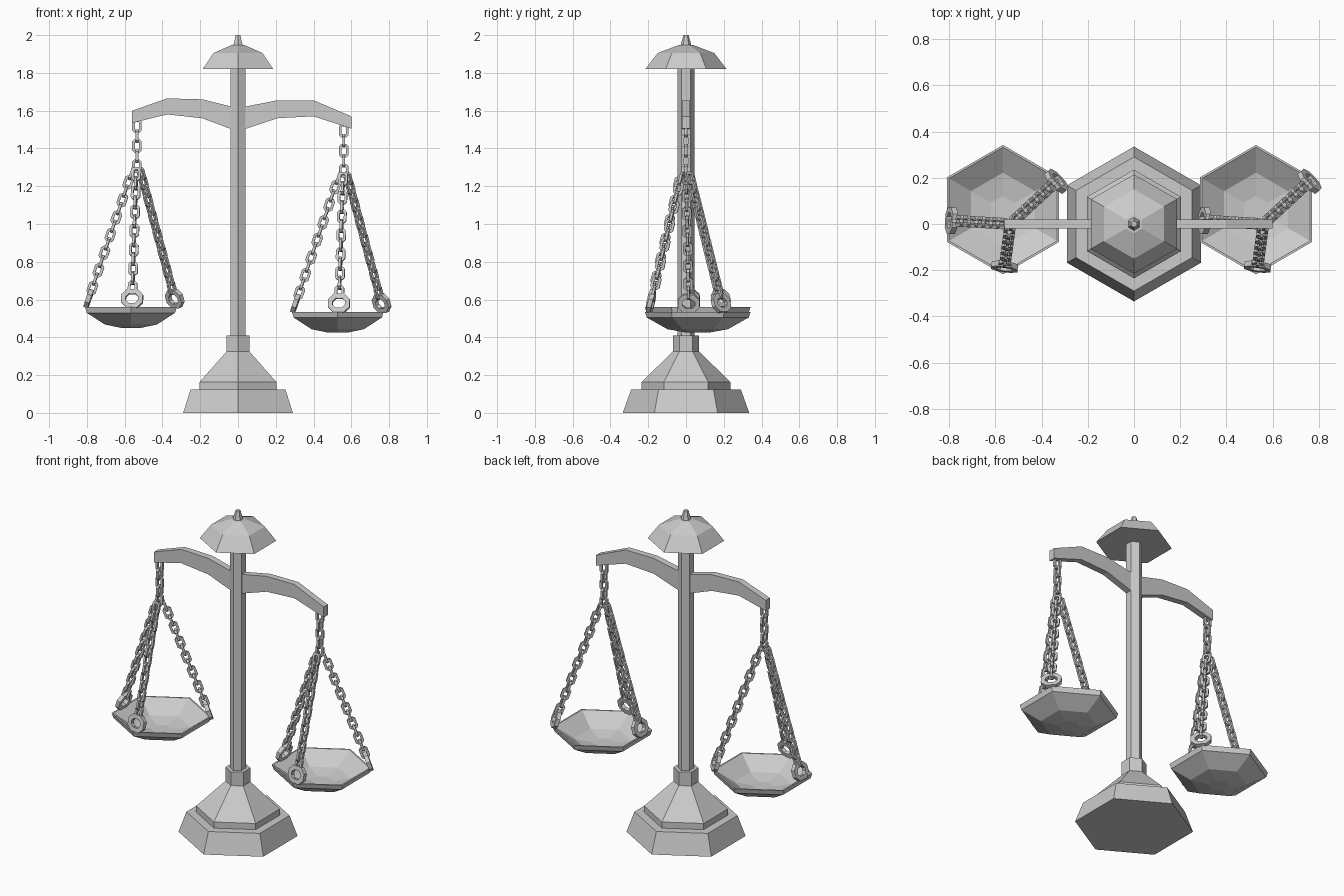
import bpy, bmesh, math
from mathutils import Vector

cube = bpy.data.objects.get("Cube")
if cube:
    bpy.data.objects.remove(cube, do_unlink=True)

metal = bpy.data.materials.new("grey metal")
metal.use_nodes = True
GREY = (0.6, 0.6, 0.6, 1)
metal.diffuse_color = GREY
metal.node_tree.nodes["Principled BSDF"].inputs["Base Color"].default_value = GREY


def finish(name, bm):
    bmesh.ops.recalc_face_normals(bm, faces=bm.faces)
    mesh = bpy.data.meshes.new(name)
    bm.to_mesh(mesh)
    bm.free()
    mesh.materials.append(metal)
    obj = bpy.data.objects.new(name, mesh)
    bpy.context.collection.objects.link(obj)
    return obj


def hex_lathe(name, profile, centre=(0, 0)):
    """Six-sided turned shape with corners on the y axis, capped at both ends."""
    bm = bmesh.new()
    rings = []
    for r, z in profile:
        angles = [math.pi / 2 + i * math.pi / 3 for i in range(6)]
        rings.append([bm.verts.new((centre[0] + r * math.cos(a),
                                    centre[1] + r * math.sin(a), z)) for a in angles])
    for a, b in zip(rings, rings[1:]):
        for i in range(6):
            j = (i + 1) % 6
            bm.faces.new((a[i], a[j], b[j], b[i]))
    bm.faces.new(rings[0])
    bm.faces.new(rings[-1])
    return finish(name, bm)


def add_link(bm, centre, along, side, length, width, bar):
    """Chamfered rectangular ring with a square bar section."""
    normal = along.cross(side).normalized()

    def outline(w, l, c):
        return [(w, l - c), (w - c, l), (c - w, l), (-w, l - c),
                (-w, c - l), (c - w, -l), (w - c, -l), (w, c - l)]

    w, l = width / 2, length / 2
    outer = outline(w, l, w * 0.5)
    inner = outline(w - bar, l - bar, (w - bar) * 0.5)
    loops = []
    for pts, d in ((outer, 1), (outer, -1), (inner, -1), (inner, 1)):
        loops.append([bm.verts.new(centre + side * u + along * v + normal * d * bar / 2)
                      for u, v in pts])
    for k in range(4):
        a, b = loops[k], loops[(k + 1) % 4]
        for i in range(8):
            j = (i + 1) % 8
            bm.faces.new((a[i], a[j], b[j], b[i]))


def chain(name, start, end, side, pitch=0.05):
    """Links from start to end, each turned a quarter from the last."""
    bm = bmesh.new()
    span = end - start
    along = span.normalized()
    side = (side - along * side.dot(along)).normalized()
    other = along.cross(side)
    count = round(span.length / pitch)
    for i in range(count):
        add_link(bm, start + span * (i + 0.5) / count, along,
                 other if i % 2 else side, 0.072, 0.05, 0.014)
    return finish(name, bm)


# Stand
hex_lathe("base", [(0.335, 0), (0.29, 0.125), (0.235, 0.125), (0.235, 0.163),
                   (0.07, 0.325), (0.07, 0.41), (0.045, 0.41)])
hex_lathe("pole", [(0.046, 0.40), (0.046, 1.83)])
hex_lathe("cap", [(0.215, 1.82), (0.15, 1.905), (0.04, 1.947)])
hex_lathe("finial", [(0.03, 1.94), (0.014, 2.0)])


# Beam arms, as (x, bottom, top) stations
def arm(name, stations, half=0.02):
    bm = bmesh.new()
    rings = [[bm.verts.new((x, y, z)) for y, z in
              ((-half, lo), (half, lo), (half, hi), (-half, hi))] for x, lo, hi in stations]
    for a, b in zip(rings, rings[1:]):
        for i in range(4):
            j = (i + 1) % 4
            bm.faces.new((a[i], a[j], b[j], b[i]))
    bm.faces.new(rings[0])
    bm.faces.new(rings[-1])
    return finish(name, bm)


arm("right_arm", [(-0.56, 1.535, 1.6), (-0.375, 1.58, 1.665),
                  (-0.19, 1.56, 1.66), (-0.03, 1.5, 1.62)])
arm("left_arm", [(0.03, 1.5, 1.62), (0.21, 1.56, 1.655),
                 (0.4, 1.57, 1.655), (0.6, 1.505, 1.57)])

# Hanging pans, the left one a little lower
HANGERS = (("outer", -0.255, 0.015), ("front", -0.025, -0.185), ("back", 0.2, 0.185))
for label, x, drop in (("right", -0.535, 0), ("left", 0.56, 0.025)):
    hex_lathe(label + "_pan",
              [(0.06, 0.45 - drop), (0.16, 0.468 - drop), (0.27, 0.53 - drop),
               (0.28, 0.56 - drop), (0.27, 0.56 - drop), (0.16, 0.49 - drop),
               (0.06, 0.472 - drop)], (x - 0.032, 0.062))
    chain(label + "_top_chain", Vector((x, 0, 1.545 - drop)),
          Vector((x, 0, 1.28 - drop)), Vector((1, 0, 0)))
    for part, dx, dy in HANGERS:
        out = Vector((dx, dy, 0)).normalized()
        tangent = Vector((-out.y, out.x, 0))
        start = Vector((x, 0, 1.29 - drop)) + out * 0.022
        foot = Vector((x + dx, dy, 0.605 - drop))
        along = (foot - start).normalized()
        chain(f"{label}_{part}_chain", start, foot - along * 0.035, tangent)
        bm = bmesh.new()
        add_link(bm, foot, along, tangent, 0.1, 0.115, 0.024)
        finish(f"{label}_{part}_shackle", bm)
